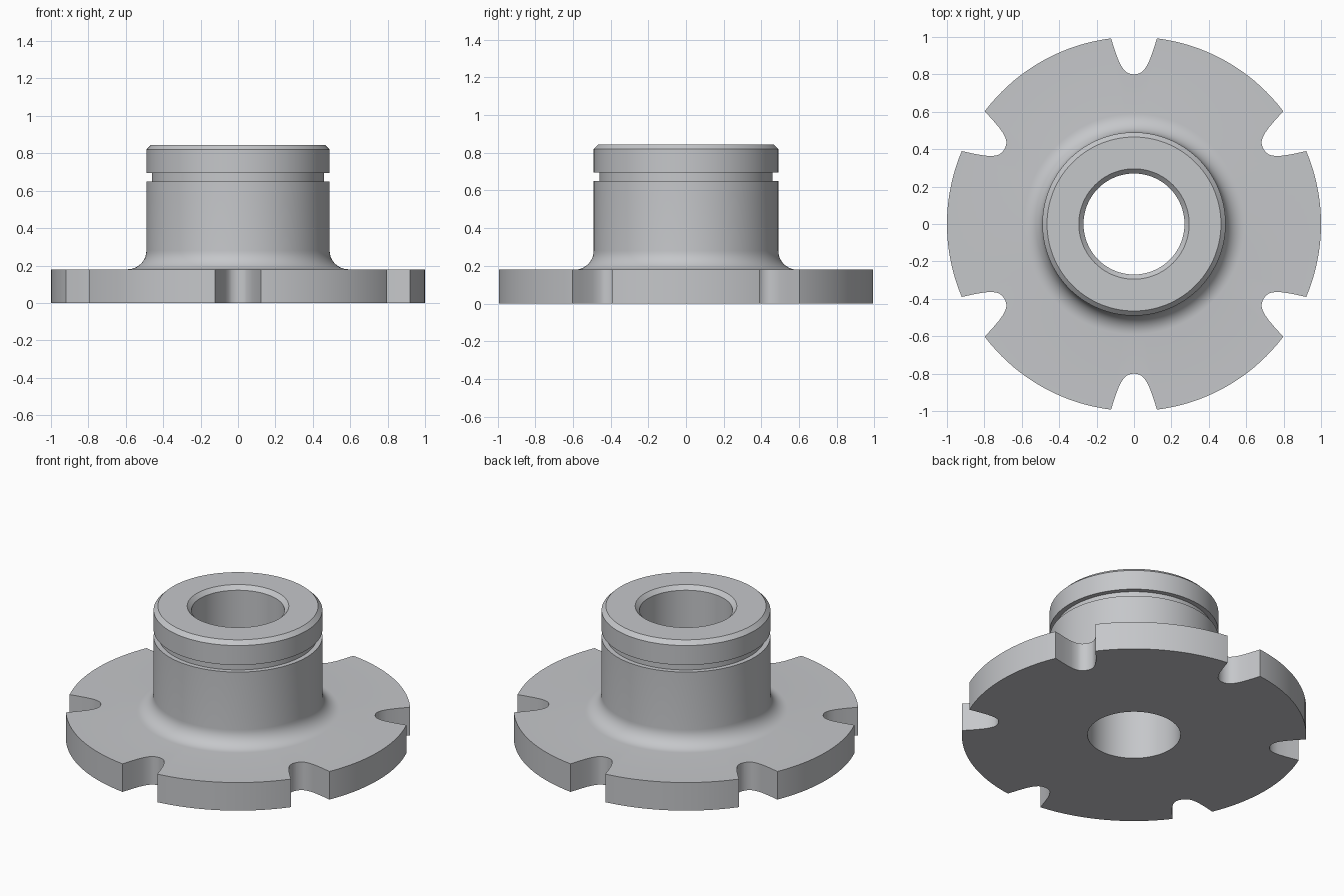
import bpy
import bmesh
from math import sin, cos, pi, radians

cube = bpy.data.objects.get("Cube")
if cube:
    bpy.data.objects.remove(cube, do_unlink=True)

SEGMENTS = 144
BORE, HUB, RIM = 0.27, 0.49, 1.0
FLANGE_TOP, HUB_TOP = 0.18, 0.845
FILLET = 0.1

steel = bpy.data.materials.new("grey_steel")
steel.use_nodes = True
colour = (0.56, 0.57, 0.59, 1)
steel.diffuse_color = colour
steel.node_tree.nodes["Principled BSDF"].inputs["Base Color"].default_value = colour


def new_object(name, bm):
    bmesh.ops.recalc_face_normals(bm, faces=bm.faces)
    mesh = bpy.data.meshes.new(name)
    bm.to_mesh(mesh)
    bm.free()
    mesh.materials.append(steel)
    obj = bpy.data.objects.new(name, mesh)
    bpy.context.collection.objects.link(obj)
    return obj


def lathe(name, profile):
    """Revolve a closed (radius, height) outline around z."""
    bm = bmesh.new()
    rings = []
    for i in range(SEGMENTS):
        a = 2 * pi * i / SEGMENTS
        rings.append([bm.verts.new((r * cos(a), r * sin(a), z)) for r, z in profile])
    n = len(profile)
    for i, ring in enumerate(rings):
        following = rings[(i + 1) % SEGMENTS]
        for j in range(n):
            k = (j + 1) % n
            bm.faces.new((ring[j], following[j], following[k], ring[k]))
    return new_object(name, bm)


# Flange, filleted neck, grooved and chamfered hub, and bore in one outline
fillet = [(HUB + FILLET * (1 - sin(t * pi / 20)), FLANGE_TOP + FILLET * (1 - cos(t * pi / 20)))
          for t in range(11)]
profile = [(BORE, 0), (RIM, 0), (RIM, FLANGE_TOP)] + fillet + [
    (HUB, 0.65), (0.46, 0.65), (0.46, 0.695), (HUB, 0.695),
    (HUB, 0.82), (0.465, HUB_TOP), (0.295, HUB_TOP), (BORE, 0.82)]
body = lathe("flanged_hub", profile)

# Six flared notches around the rim
half = [(0.801, 0.014), (0.805, 0.028), (0.811, 0.04), (0.82, 0.05), (0.834, 0.061),
        (0.85, 0.071), (0.88, 0.085), (0.93, 0.103), (0.993, 0.123), (1.05, 0.142)]
outline = [(r, -w) for r, w in reversed(half)] + [(0.8, 0)] + half
bm = bmesh.new()
for i in range(6):
    a = radians(30 + 60 * i)
    face = bm.faces.new([bm.verts.new((r * cos(a) - w * sin(a), r * sin(a) + w * cos(a), -0.1))
                         for r, w in outline])
    prism = bmesh.ops.extrude_face_region(bm, geom=[face])
    top = [v for v in prism["geom"] if isinstance(v, bmesh.types.BMVert)]
    bmesh.ops.translate(bm, verts=top, vec=(0, 0, 0.4))
cutter = new_object("notch_cutter", bm)
cutter.hide_render = True

cut = body.modifiers.new("notches", "BOOLEAN")
cut.operation = "DIFFERENCE"
cut.solver = "EXACT"
cut.object = cutter

# Apply the notches, then smooth the round surfaces and keep edges sharp
bpy.ops.object.select_all(action="DESELECT")
bpy.context.view_layer.objects.active = body
body.select_set(True)
bpy.ops.object.modifier_apply(modifier=cut.name)
bpy.data.objects.remove(cutter, do_unlink=True)
bpy.ops.object.shade_smooth_by_angle(angle=radians(30))
